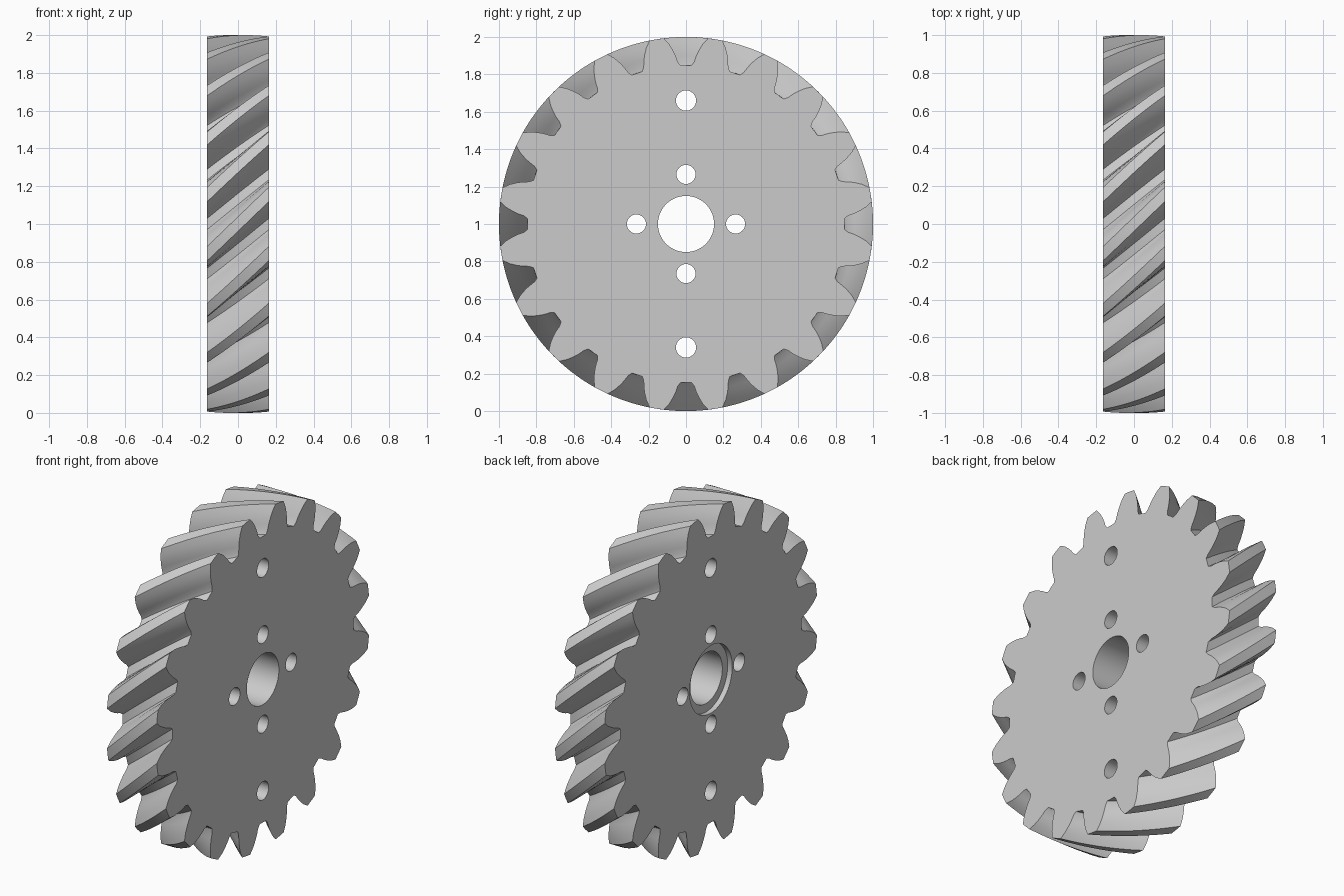
import bpy, bmesh
from math import radians, sin, cos, pi

TEETH = 20
HALF = 0.163                  # half the gear width
PITCH = 2 * pi / TEETH
LAYERS = 16

old = bpy.data.objects.get("Cube")
if old:
    bpy.data.objects.remove(old, do_unlink=True)

steel = bpy.data.materials.new("plain grey")
steel.use_nodes = True
grey = (0.6, 0.6, 0.6, 1)
steel.diffuse_color = grey
steel.node_tree.nodes["Principled BSDF"].inputs["Base Color"].default_value = grey

# One flank of a tooth: radius and half angle in degrees, root to tip
flank = [(0.848, 7.0), (0.868, 6.1), (0.90, 5.5), (0.93, 4.75), (0.965, 3.7), (1.0, 2.2)]
tooth = [(r, -a) for r, a in flank] + [(1.0, 0)] + [(r, a) for r, a in reversed(flank)]
outline = [(r, (k + 0.5) * PITCH + radians(a)) for k in range(TEETH) for r, a in tooth]

# Toothed disc, turned by one tooth pitch from side to side
bm = bmesh.new()
rings = []
for i in range(LAYERS + 1):
    t = i / LAYERS
    x = HALF * (2 * t - 1)
    rings.append([bm.verts.new((x, -r * cos(a + t * PITCH), 1 + r * sin(a + t * PITCH)))
                  for r, a in outline])
n = len(outline)
for low, high in zip(rings, rings[1:]):
    for j in range(n):
        k = (j + 1) % n
        bm.faces.new((low[j], low[k], high[k], high[j]))
bm.faces.new(rings[0])
bm.faces.new(rings[-1])
bmesh.ops.recalc_face_normals(bm, faces=bm.faces)
mesh = bpy.data.meshes.new("helical_gear")
bm.to_mesh(mesh)
bm.free()
mesh.materials.append(steel)
gear = bpy.data.objects.new("helical_gear", mesh)
bpy.context.collection.objects.link(gear)


def drill(name, y, z, radius, x=0, depth=1.0, sides=48):
    """Cut a round hole along the axle direction."""
    bpy.ops.mesh.primitive_cylinder_add(vertices=sides, radius=radius, depth=depth,
                                        location=(x, y, 1 + z), rotation=(0, pi / 2, 0))
    cutter = bpy.context.object
    cutter.name = name
    cutter.hide_render = True
    cutter.data.materials.append(steel)
    cut = gear.modifiers.new(name, 'BOOLEAN')
    cut.operation = 'DIFFERENCE'
    cut.solver = 'EXACT'
    cut.object = cutter
    bpy.context.view_layer.objects.active = gear
    bpy.ops.object.modifier_apply(modifier=name)
    bpy.data.objects.remove(cutter, do_unlink=True)


# Axle bore with a shallow counterbore on the right-hand side
drill("axle_bore", 0, 0, 0.15, sides=64)
drill("counterbore", 0, 0, 0.20, x=-HALF, depth=0.06, sides=64)

# Bolt holes: four around the bore and two near the rim
for s in (-1, 1):
    drill("inner_hole_upright", 0, s * 0.265, 0.051)
    drill("inner_hole_level", s * 0.265, 0, 0.051)
    drill("outer_hole", 0, s * 0.66, 0.054)

# Smooth flanks and bores, crisp edges
bpy.ops.object.select_all(action='DESELECT')
gear.select_set(True)
bpy.context.view_layer.objects.active = gear
bpy.ops.object.shade_smooth_by_angle(angle=radians(25))
